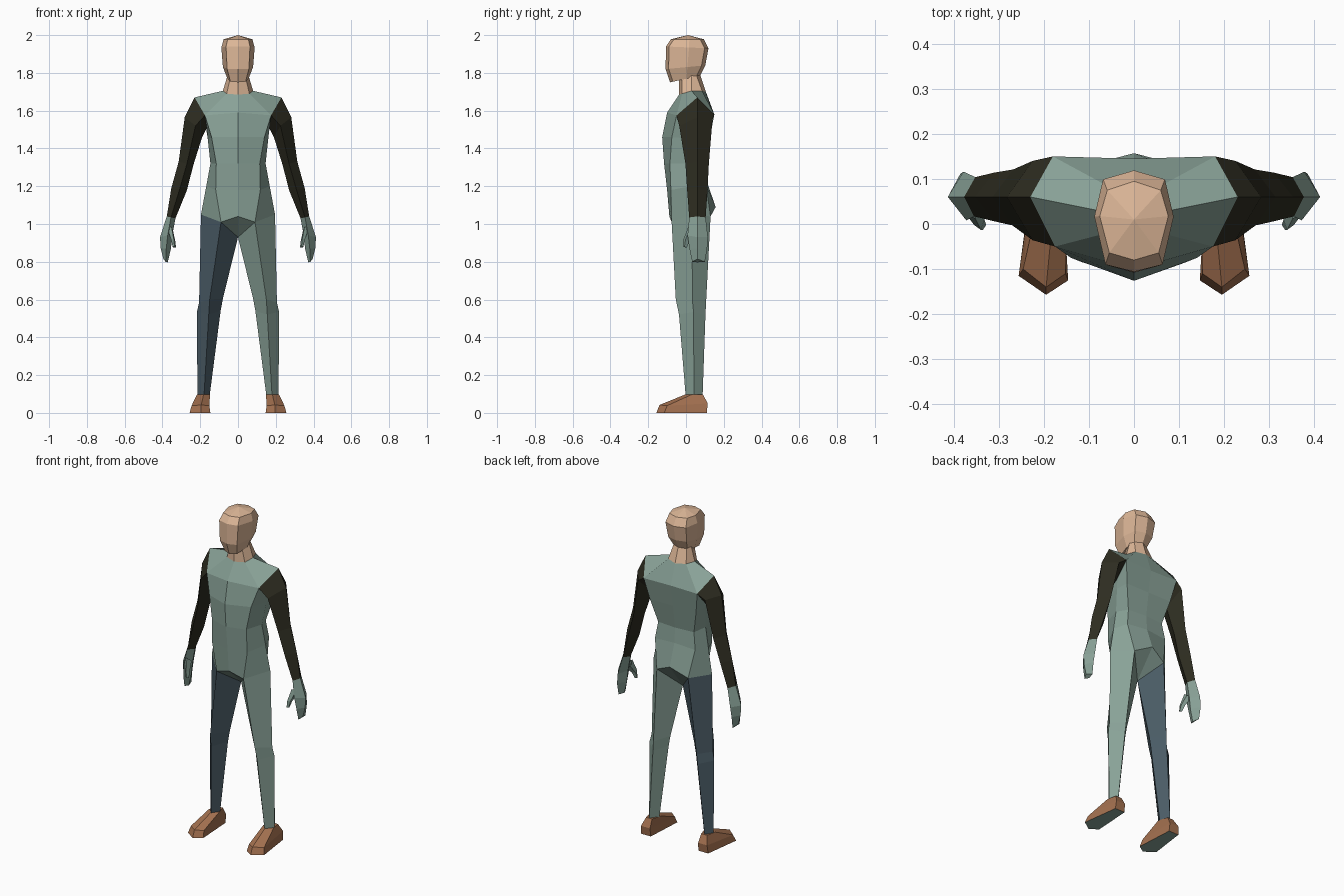
import bpy, bmesh

def mat(name, r, g, b):
    m = bpy.data.materials.new(name)
    m.diffuse_color = (r, g, b, 1)
    return m

SUIT = mat("grey_green_cloth", .25, .36, .31)
LEG = mat("dark_slate_cloth", .068, .105, .13)
SLEEVE = mat("dark_olive_cloth", .027, .026, .015)
SKIN = mat("skin", .72, .47, .31)
SHOE = mat("brown_leather", .37, .165, .08)

def mirrored(half):
    """Half ring (front centre .. back centre) to a full ring."""
    return half + [(-x, y, z) for x, y, z in reversed(half[1:-1])]

def oval(zf, zb, w, yf, yb):
    """Faceted eight-sided ring, tilted from zf in front to zb at the back."""
    pts = [(0, yf), (.72 * w, yf + .016), (w, (yf + yb) / 2 + .01), (.78 * w, yb - .02), (0, yb)]
    return mirrored([(x, y, zf + (zb - zf) * (y - yf) / (yb - yf)) for x, y in pts])

def loft(name, rings, mats, start=None, end=None, side=1):
    """Skin rings; start/end: None = open, 'cap' = flat face, point = fan."""
    bm = bmesh.new()
    vs = [[bm.verts.new((x * side, y, z)) for x, y, z in r] for r in rings]
    n = len(vs[0])
    for a, b in zip(vs, vs[1:]):
        for i in range(n):
            j = (i + 1) % n
            bm.faces.new((a[i], a[j], b[j], b[i]))
    for ring, close in ((vs[0], start), (vs[-1], end)):
        if close == 'cap':
            bm.faces.new(ring)
        elif close:
            tip = bm.verts.new((close[0] * side, close[1], close[2]))
            for i in range(n):
                bm.faces.new((ring[i], ring[(i + 1) % n], tip))
    bmesh.ops.remove_doubles(bm, verts=bm.verts[:], dist=1e-4)
    bmesh.ops.recalc_face_normals(bm, faces=bm.faces[:])
    if len(mats) > 1:  # second colour on the flat underside
        for f in bm.faces:
            f.material_index = int(max(v.co.z for v in f.verts) < .005)
    me = bpy.data.meshes.new(name)
    bm.to_mesh(me)
    bm.free()
    for m in mats:
        me.materials.append(m)
    ob = bpy.data.objects.new(name, me)
    bpy.context.collection.objects.link(ob)
    return ob

# Torso: neck line, shoulders, armpits, chest, waist, belly, hips, crotch
collar = [(0, -.037, 1.685), (.06, -.02, 1.69), (.08, .03, 1.705), (.06, .085, 1.705), (0, .105, 1.70)]
front, tip, pit, back = (.175, -.05, 1.575), (.23, .06, 1.67), (.165, .055, 1.51), (.18, .15, 1.58)
fc, bc = (0, -.10, 1.59), (0, .145, 1.58)
hip_f, hip_s, hip_b, crotch = (.09, -.076, 1.01), (.196, .03, 1.05), (.105, .13, 1.04), (0, .03, .93)
halves = [
    collar,
    [fc, front, tip, back, bc],
    [fc, front, pit, back, bc],
    [(0, -.126, 1.46), (.14, -.075, 1.46), (.16, .045, 1.45), (.155, .125, 1.45), (0, .125, 1.45)],
    [(0, -.116, 1.32), (.115, -.085, 1.32), (.146, .02, 1.32), (.12, .095, 1.31), (0, .105, 1.31)],
    [(0, -.10, 1.18), (.118, -.08, 1.18), (.168, .025, 1.20), (.135, .105, 1.21), (0, .112, 1.22)],
    [(0, -.088, 1.04), hip_f, hip_s, hip_b, (0, .157, 1.09)],
]
loft("torso", [mirrored(h) for h in halves], [SUIT], end=crotch)

# Neck and head
loft("neck", [mirrored(collar), oval(1.78, 1.80, .054, -.037, .072)], [SKIN])
loft("head", [oval(1.75, 1.785, .056, -.085, .075), oval(1.82, 1.84, .08, -.108, .102),
              oval(1.94, 1.93, .088, -.106, .119), oval(1.978, 1.978, .076, -.08, .095)],
     [SKIN], start='cap', end=(0, .01, 2.0))

# Limbs: diamond sections in the order front, outer, back, inner
arm = [
    [front, tip, back, pit],
    [(.225, -.036, 1.52), (.282, .06, 1.565), (.225, .14, 1.55), (.19, .05, 1.46)],
    [(.27, -.003, 1.32), (.314, .06, 1.33), (.268, .121, 1.32), (.237, .06, 1.31)],
    [(.31, .006, 1.18), (.353, .06, 1.19), (.31, .114, 1.18), (.27, .06, 1.18)],
    [(.355, .017, 1.035), (.377, .06, 1.04), (.352, .104, 1.035), (.331, .06, 1.03)],
]
hand = [
    arm[-1],
    [(.372, .008, .94), (.413, .06, .93), (.378, .116, .93), (.348, .06, .94)],
    [(.38, .018, .87), (.409, .06, .87), (.385, .112, .87), (.355, .06, .87)],
    [(.383, .033, .80), (.395, .06, .815), (.383, .10, .80), (.372, .06, .797)],
]
thumb = [
    [(.352, .012, .985), (.375, .025, .98), (.365, .06, .95), (.343, .045, .96)],
    [(.34, -.013, .92), (.355, -.002, .92), (.352, .018, .91), (.332, .01, .91)],
    [(.336, -.014, .88), (.346, -.008, .88), (.342, .004, .875), (.328, -.002, .875)],
]
leg = [
    [hip_f, hip_s, hip_b, crotch],
    [(.15, -.054, .60), (.206, .035, .585), (.145, .106, .58), (.08, .035, .605)],
    [(.155, -.037, .52), (.217, .04, .535), (.15, .103, .52), (.092, .035, .54)],
    [(.18, -.002, .092), (.215, .042, .092), (.186, .088, .092), (.15, .042, .092)],
]
# Shoe rings: toe, outer ball, outer heel, inner heel, inner ball
shoe = [
    [(.195, -.157, 0), (.256, -.115, 0), (.226, .11, 0), (.16, .11, 0), (.146, -.125, 0)],
    [(.195, -.14, .042), (.246, -.10, .038), (.222, .115, .05), (.162, .115, .05), (.152, -.11, .038)],
    [(.182, -.005, .097), (.217, .03, .097), (.205, .09, .097), (.165, .09, .097), (.148, .03, .097)],
]
for label, s in (("left", 1), ("right", -1)):
    loft(label + "_sleeve", arm, [SLEEVE], side=s)
    loft(label + "_hand", hand, [SUIT], end='cap', side=s)
    loft(label + "_thumb", thumb, [SUIT], end='cap', side=s)
    loft(label + "_leg", leg, [SUIT if s > 0 else LEG], side=s)
    loft(label + "_shoe", shoe, [SHOE, SUIT], start='cap', end='cap', side=s)
